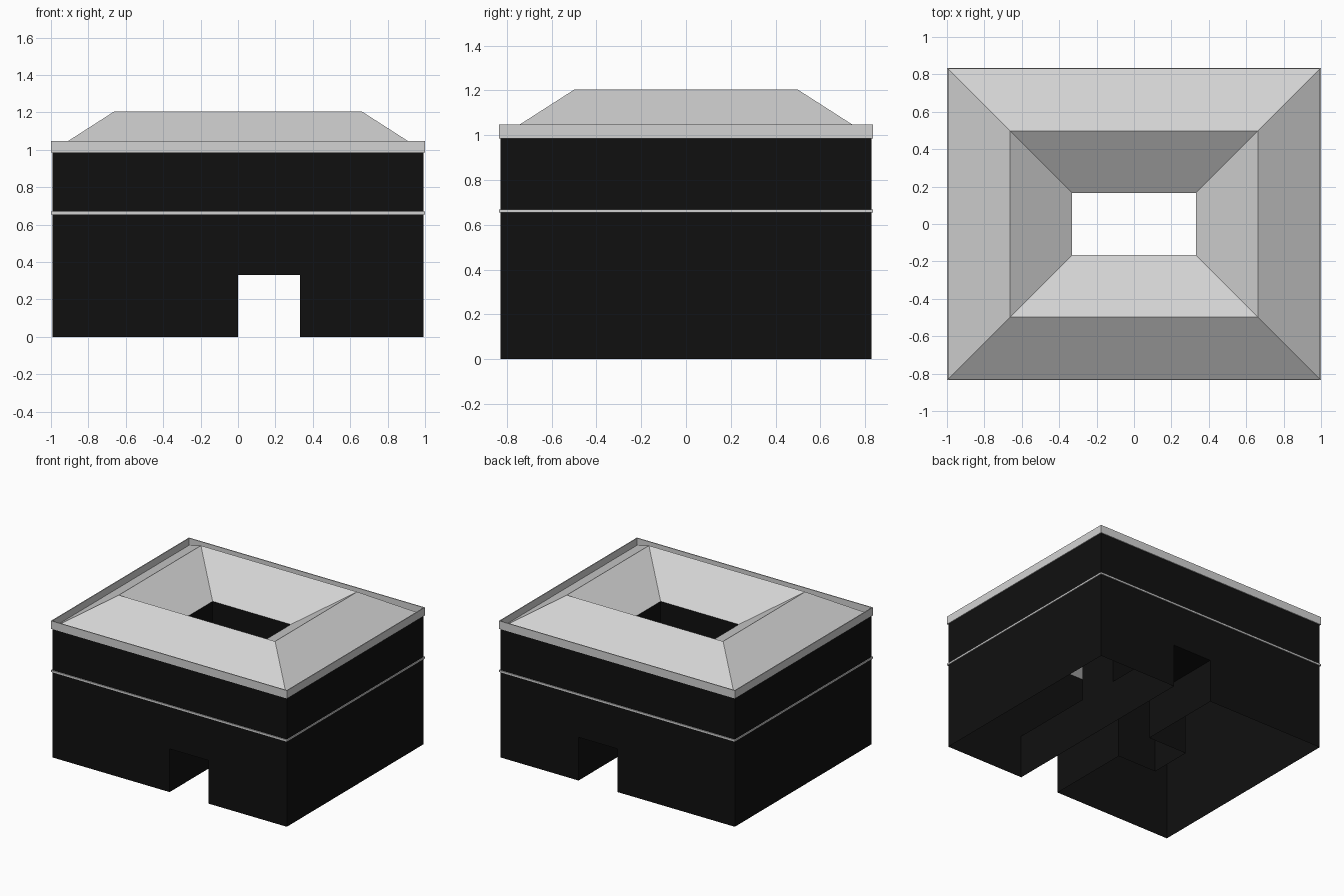
import bpy
import bmesh

if "Cube" in bpy.data.objects:
    bpy.data.objects.remove(bpy.data.objects["Cube"])

U = 0.331                      # building module
WX, WY = 3 * U, 2.5 * U        # outer wall half sizes
CX, CY = U, U / 2              # courtyard half sizes
H = 3 * U                      # wall height
DOOR = U                       # passage height
TRIM = 0.007                   # trim thickness


def make_material(name, value):
    mat = bpy.data.materials.new(name)
    mat.use_nodes = True
    color = (value, value, value, 1)
    mat.diffuse_color = color
    mat.node_tree.nodes["Principled BSDF"].inputs["Base Color"].default_value = color
    return mat


black = make_material("wall_black", 0.005)
grey = make_material("light_grey", 0.65)


def finish(name, bm, mat):
    bmesh.ops.remove_doubles(bm, verts=bm.verts, dist=0.0001)
    bmesh.ops.recalc_face_normals(bm, faces=bm.faces)
    mesh = bpy.data.meshes.new(name)
    bm.to_mesh(mesh)
    bm.free()
    mesh.materials.append(mat)
    obj = bpy.data.objects.new(name, mesh)
    bpy.context.collection.objects.link(obj)


def face(bm, points):
    bm.faces.new([bm.verts.new(p) for p in points])


def loft(name, rings, mat, closed=False):
    """Skin a series of rectangles given as (half x, half y, z)."""
    bm = bmesh.new()
    loops = [[bm.verts.new((sx * x, sy * y, z))
              for sx, sy in ((-1, -1), (1, -1), (1, 1), (-1, 1))]
             for x, y, z in rings]
    if closed:
        loops.append(loops[0])
    for a, b in zip(loops, loops[1:]):
        for i in range(4):
            j = (i + 1) % 4
            bm.faces.new((a[i], a[j], b[j], b[i]))
    finish(name, bm, mat)


def trim_ring(name, low, high):
    ox, oy = WX + TRIM, WY + TRIM
    loft(name, [(ox, oy, low), (ox, oy, high), (WX, WY, high), (WX, WY, low)],
         grey, closed=True)


# Hollow walls, courtyard and the passage running front to back
bm = bmesh.new()
for s in (-1, 1):
    outer = [(-WX, 0), (0, 0), (0, DOOR), (CX, DOOR), (CX, 0),
             (WX, 0), (WX, H), (-WX, H)]
    inner = [(-CX, 0), (0, 0), (0, DOOR), (CX, DOOR), (CX, H), (-CX, H)]
    face(bm, [(x, s * WY, z) for x, z in outer])
    face(bm, [(x, s * CY, z) for x, z in inner])
    tunnel = [(0, 0), (0, DOOR), (CX, DOOR), (CX, 0)]
    for (x1, z1), (x2, z2) in zip(tunnel, tunnel[1:]):
        face(bm, [(x1, s * WY, z1), (x2, s * WY, z2),
                  (x2, s * CY, z2), (x1, s * CY, z1)])
    face(bm, [(s * WX, -WY, 0), (s * WX, WY, 0), (s * WX, WY, H), (s * WX, -WY, H)])
face(bm, [(-CX, -CY, 0), (-CX, CY, 0), (-CX, CY, H), (-CX, -CY, H)])
face(bm, [(CX, -CY, 0), (CX, CY, 0), (CX, CY, DOOR),
          (CX, CY, H), (CX, -CY, H), (CX, -CY, DOOR)])
finish("walls", bm, black)

# Roof rising to a ridge and falling into the courtyard
loft("roof", [(WX, WY, H), (WX - U, WY - U, H + 0.212), (CX, CY, H)], grey)

# Parapet and floor band
trim_ring("parapet", H - TRIM, 1.047)
trim_ring("floor_band", 2 * U - TRIM, 2 * U + TRIM)
